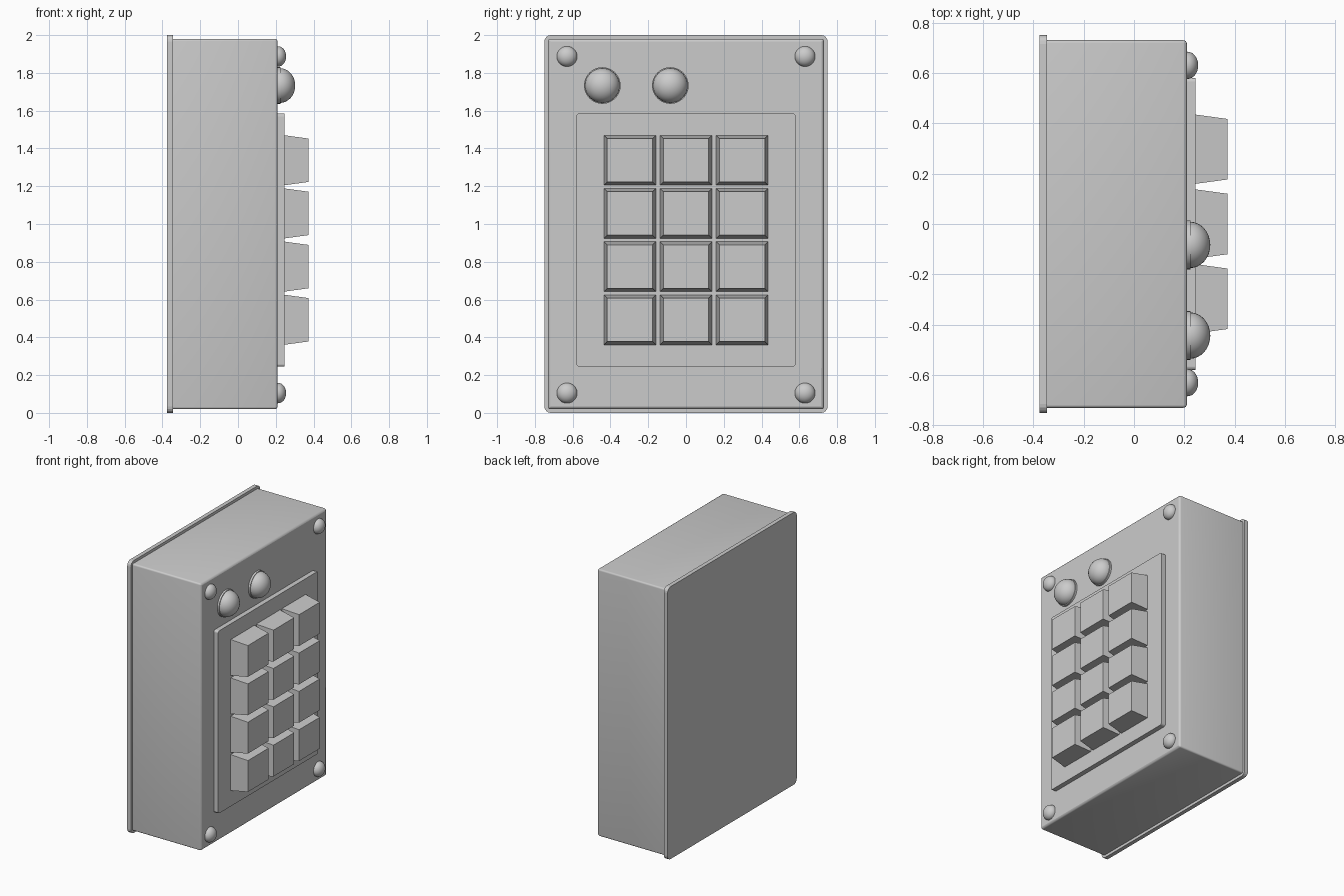
import bpy, bmesh, math
from mathutils import Matrix

cube = bpy.data.objects.get("Cube")
if cube:
    bpy.data.objects.remove(cube, do_unlink=True)

grey = bpy.data.materials.new("plain grey")
grey.use_nodes = True
grey.diffuse_color = (0.6, 0.6, 0.6, 1)
grey.node_tree.nodes["Principled BSDF"].inputs["Base Color"].default_value = (0.6, 0.6, 0.6, 1)


def finish(bm, name):
    bmesh.ops.recalc_face_normals(bm, faces=bm.faces)
    mesh = bpy.data.meshes.new(name)
    bm.to_mesh(mesh)
    bm.free()
    mesh.materials.append(grey)
    obj = bpy.data.objects.new(name, mesh)
    bpy.context.collection.objects.link(obj)
    return obj


def block(name, x0, x1, width, z0, z1, y=0, taper=0, corner=0, rim=0, smooth=False):
    """Box facing +x; optional tapered face, rounded corners and softened front rim."""
    bm = bmesh.new()
    bmesh.ops.create_cube(bm, size=1)
    mid, height = (z0 + z1) / 2, z1 - z0
    for v in bm.verts:
        inset = taper if v.co.x > 0 else 0
        v.co = (x1 if v.co.x > 0 else x0,
                y + v.co.y * (width - 2 * inset),
                mid + v.co.z * (height - 2 * inset))
    if corner:
        edges = [e for e in bm.edges if abs(e.verts[0].co.x - e.verts[1].co.x) > 1e-5]
        bmesh.ops.bevel(bm, geom=edges, offset=corner, segments=4, profile=0.5, affect='EDGES')
    if rim:
        edges = [e for e in bm.edges if all(abs(v.co.x - x1) < 1e-5 for v in e.verts)]
        bmesh.ops.bevel(bm, geom=edges, offset=rim, segments=2, profile=0.5, affect='EDGES')
    bm.normal_update()
    for f in bm.faces:
        f.smooth = smooth and abs(f.normal.x) < 0.95
    return finish(bm, name)


def turned(name, profile, y, z, steps=32):
    """Spin an (x, radius) profile about an axis along x."""
    bm = bmesh.new()
    verts = [bm.verts.new((x, r, 0)) for x, r in profile]
    edges = [bm.edges.new(pair) for pair in zip(verts, verts[1:])]
    bmesh.ops.spin(bm, geom=verts + edges, cent=(0, 0, 0), axis=(1, 0, 0),
                   angle=math.tau, steps=steps)
    bmesh.ops.remove_doubles(bm, verts=bm.verts, dist=1e-5)
    bm.transform(Matrix.Translation((0, y, z)))
    obj = finish(bm, name)
    bpy.ops.object.select_all(action='DESELECT')
    obj.select_set(True)
    bpy.context.view_layer.objects.active = obj
    bpy.ops.object.shade_smooth_by_angle(angle=math.radians(35))
    return obj


def dome(x, radius, depth, n=8):
    angles = [i * math.pi / 2 / n for i in range(n + 1)]
    return [(x + depth * math.sin(a), radius * math.cos(a)) for a in angles]


# Housing
block("back_plate", -0.375, -0.345, 1.5, 0, 2, corner=0.035)
block("housing", -0.345, 0.21, 1.46, 0.02, 1.98, corner=0.012, rim=0.014, smooth=True)
block("keypad_panel", 0.205, 0.245, 1.16, 0.245, 1.585, corner=0.015)

# Tapered keys, three across and four high
for row in range(4):
    for col in range(3):
        z = 0.493 + row * 0.2815
        block(f"key_{row + 1}_{col + 1}", 0.24, 0.372, 0.276, z - 0.133, z + 0.133,
              y=(col - 1) * 0.297, taper=0.018)

# Indicator lamps with collars
for i, y in enumerate((-0.443, -0.083)):
    turned(f"lamp_collar_{i + 1}", [(0.205, 0), (0.205, 0.097), (0.224, 0.097), (0.224, 0)], y, 1.733)
    turned(f"lamp_{i + 1}", [(0.21, 0.092)] + dome(0.222, 0.092, 0.081), y, 1.733)

# Corner screws
for y in (-0.63, 0.63):
    for z in (0.105, 1.887):
        side = "left" if y < 0 else "right"
        level = "lower" if z < 1 else "upper"
        turned(f"screw_{level}_{side}", [(0.205, 0.054)] + dome(0.212, 0.054, 0.043), y, z)
